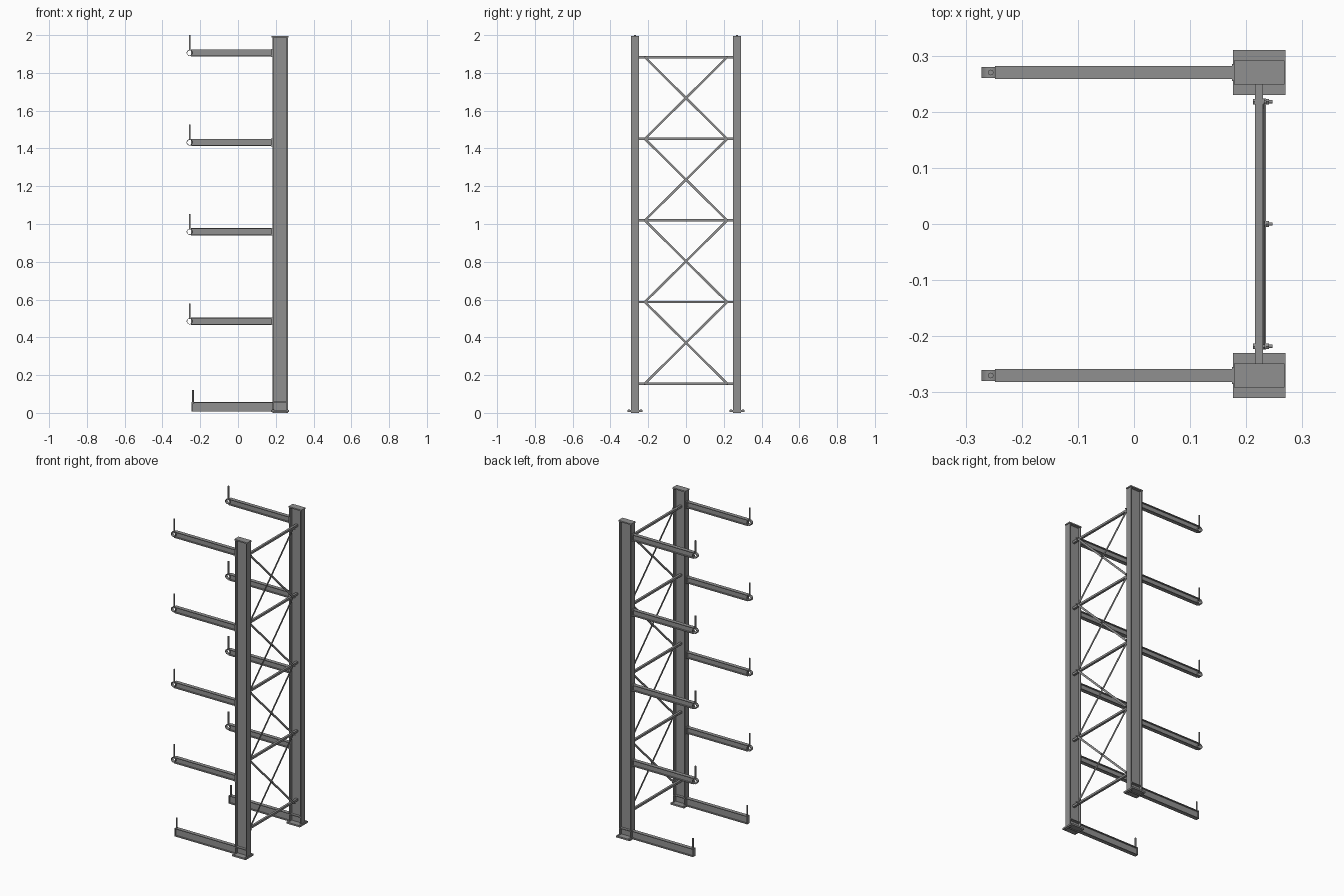
import bpy, bmesh, math
from mathutils import Matrix, Vector

if "Cube" in bpy.data.objects:
    bpy.data.objects.remove(bpy.data.objects["Cube"])

COL_X, COL_Y = 0.223, 0.27          # column centre
ARM_Z = [0.485, 0.959, 1.432, 1.906]
BRACE_Z = [0.155, 0.587, 1.019, 1.451, 1.883]

steel = bpy.data.materials.new("dark_steel")
steel.diffuse_color = (0.28, 0.28, 0.28, 1)
steel.use_nodes = True
steel.node_tree.nodes["Principled BSDF"].inputs["Base Color"].default_value = steel.diffuse_color


def finish(name, bm):
    bmesh.ops.recalc_face_normals(bm, faces=bm.faces)
    me = bpy.data.meshes.new(name)
    bm.to_mesh(me)
    bm.free()
    me.materials.append(steel)
    ob = bpy.data.objects.new(name, me)
    bpy.context.collection.objects.link(ob)
    return ob


def box(name, x0, x1, y0, y1, z0, z1):
    bm = bmesh.new()
    size = Vector((x1 - x0, y1 - y0, z1 - z0))
    mid = Vector((x0 + x1, y0 + y1, z0 + z1)) / 2
    bmesh.ops.create_cube(bm, size=1, matrix=Matrix.Translation(mid) @ Matrix.Diagonal(size.to_4d()))
    return finish(name, bm)


def rod(name, a, b, r, n=16):
    a, b = Vector(a), Vector(b)
    bm = bmesh.new()
    rot = (b - a).to_track_quat('Z', 'Y').to_matrix().to_4x4()
    bmesh.ops.create_cone(bm, cap_ends=True, segments=n, radius1=r, radius2=r,
                          depth=(b - a).length, matrix=Matrix.Translation((a + b) / 2) @ rot)
    ob = finish(name, bm)
    if n > 8:
        for p in ob.data.polygons:
            p.use_smooth = len(p.vertices) == 4
    return ob


def sweep(name, pts, move):
    """Flat outline extruded along a vector."""
    bm = bmesh.new()
    face = bm.faces.new([bm.verts.new(p) for p in pts])
    ext = bmesh.ops.extrude_face_region(bm, geom=[face])
    bmesh.ops.translate(bm, vec=move, verts=[v for v in ext['geom'] if isinstance(v, bmesh.types.BMVert)])
    return finish(name, bm)


def i_beam(name, a, b, depth, depth_axis, width, flange, web):
    """I section swept from a to b, with depth measured along depth_axis."""
    a, b, d = Vector(a), Vector(b), Vector(depth_axis)
    w = d.cross((b - a).normalized())
    h, f, t = depth / 2, width / 2, web / 2
    half = [(-h, f), (-h + flange, f), (-h + flange, t), (h - flange, t), (h - flange, f), (h, f)]
    pts = half + [(u, -v) for u, v in reversed(half)]
    return sweep(name, [a + d * u + w * v for u, v in pts], b - a)


def tube(name, x, y, z, r_out, r_in, half_len, n=24):
    """Short open ring with its axis along y."""
    bm = bmesh.new()
    rings = [[bm.verts.new((x + r * math.cos(k * math.tau / n), y + e, z + r * math.sin(k * math.tau / n)))
              for k in range(n)]
             for r, e in ((r_out, -half_len), (r_out, half_len), (r_in, half_len), (r_in, -half_len))]
    for i in range(4):
        p, q = rings[i], rings[(i + 1) % 4]
        for k in range(n):
            f = bm.faces.new((p[k], p[(k + 1) % n], q[(k + 1) % n], q[k]))
            f.smooth = i % 2 == 0
    bmesh.ops.recalc_face_normals(bm, faces=bm.faces)
    for e in bm.edges:
        if len({f.smooth for f in e.link_faces}) == 2:
            e.smooth = False
    return finish(name, bm)


def diagonal(name, y0, z0, y1, z1, x, width=0.012, thick=0.003):
    """Flat bar with round ends lying in the yz plane."""
    a, b = Vector((x, y0, z0)), Vector((x, y1, z1))
    ang = math.atan2(z1 - z0, y1 - y0)
    r, pts = width / 2, []
    for c, base in ((b, ang - math.pi / 2), (a, ang + math.pi / 2)):
        for k in range(9):
            t = base + math.pi * k / 8
            pts.append(c + Vector((0, r * math.cos(t), r * math.sin(t))))
    return sweep(name, pts, Vector((thick, 0, 0)))


def bolt(name, y, z, x0):
    rod(name + "_shank", (x0, y, z), (0.247, y, z), 0.003, 12)
    rod(name + "_head", (x0 - 0.004, y, z), (x0, y, z), 0.006, 6)
    rod(name + "_nut", (0.2355, y, z), (0.2405, y, z), 0.006, 6)


for side, s in (("left", 1), ("right", -1)):
    y = s * COL_Y
    # Column, cap and base plate with four anchor bolts
    i_beam(f"column_{side}", (COL_X, y, 0), (COL_X, y, 1.99), 0.082, (1, 0, 0), 0.04, 0.006, 0.005)
    box(f"column_cap_{side}", 0.178, 0.268, y - 0.021, y + 0.021, 1.988, 1.996)
    box(f"base_plate_{side}", 0.176, 0.27, y - 0.04, y + 0.04, 0.005, 0.015)
    for i in (-1, 1):
        for j in (-1, 1):
            px, py = COL_X + i * 0.038, y + j * 0.031
            rod(f"anchor_bolt_{side}_{i}_{j}", (px, py, 0.004), (px, py, 0.017), 0.005)
    box(f"foot_stiffener_{side}", 0.184, 0.262, y - 0.019, y + 0.019, 0.054, 0.059)

    # Ground arm with end plate and stop pin
    i_beam(f"ground_arm_{side}", (0.182, y, 0.032), (-0.242, y, 0.032), 0.05, (0, 0, 1), 0.024, 0.004, 0.004)
    box(f"ground_arm_end_{side}", -0.246, -0.242, y - 0.012, y + 0.012, 0.007, 0.057)
    rod(f"ground_arm_pin_{side}", (-0.238, y, 0.05), (-0.238, y, 0.12), 0.005)

    # Raised arms with mounting plate, open ring nose and stop pin
    for i, z in enumerate(ARM_Z):
        i_beam(f"arm_{side}_{i}", (0.178, y, z), (-0.248, y, z), 0.038, (0, 0, 1), 0.024, 0.004, 0.004)
        box(f"arm_mount_{side}_{i}", 0.175, 0.182, y - 0.015, y + 0.015, z - 0.021, z + 0.021)
        tube(f"arm_nose_{side}_{i}", -0.2555, y, z, 0.0165, 0.0135, 0.01)
        rod(f"arm_pin_{side}_{i}", (-0.2555, y, z + 0.013), (-0.2555, y, z + 0.094), 0.005)

# Horizontal braces with bolts at both ends
for i, z in enumerate(BRACE_Z):
    box(f"horizontal_brace_{i}", 0.216, 0.230, -0.268, 0.268, z - 0.0065, z + 0.0065)
    for side, s in (("left", 1), ("right", -1)):
        bolt(f"brace_bolt_{side}_{i}", s * 0.218, z, 0.216)

# Crossed diagonals, bolted at the middle
for i, (z0, z1) in enumerate(zip(BRACE_Z, BRACE_Z[1:])):
    diagonal(f"diagonal_rising_{i}", -0.218, z0, 0.218, z1, 0.2298)
    diagonal(f"diagonal_falling_{i}", -0.218, z1, 0.218, z0, 0.2326)
    bolt(f"cross_bolt_{i}", 0, (z0 + z1) / 2, 0.2298)
